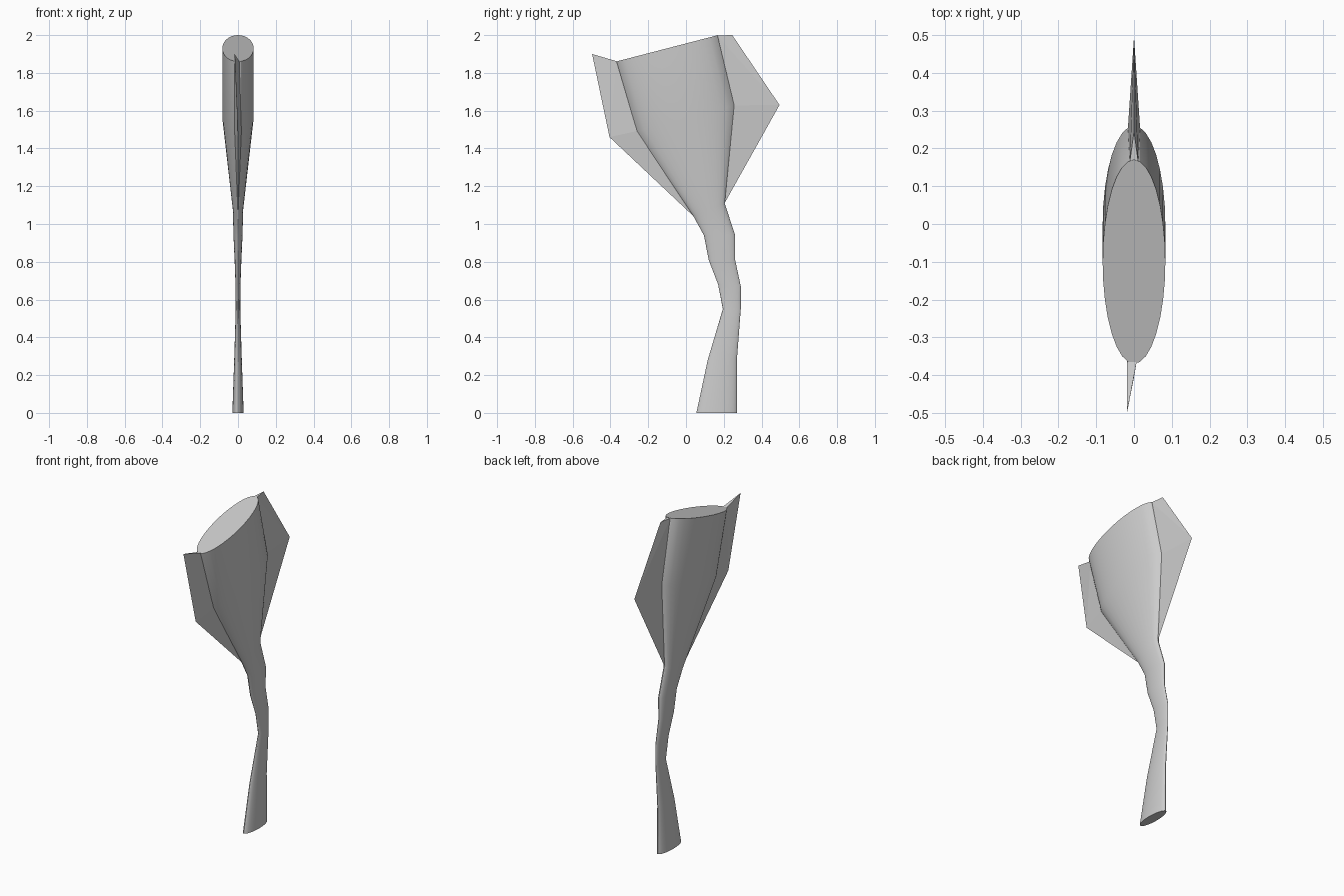
import bpy, bmesh, math
from mathutils import Vector

if "Cube" in bpy.data.objects:
    bpy.data.objects.remove(bpy.data.objects["Cube"])

SIDES = 32


def finish(bm, name, smooth):
    bmesh.ops.recalc_face_normals(bm, faces=bm.faces)
    mesh = bpy.data.meshes.new(name)
    bm.to_mesh(mesh)
    bm.free()
    obj = bpy.data.objects.new(name, mesh)
    bpy.context.collection.objects.link(obj)
    if smooth:
        bpy.ops.object.select_all(action='DESELECT')
        obj.select_set(True)
        bpy.context.view_layer.objects.active = obj
        bpy.ops.object.shade_smooth_by_angle(angle=math.radians(20))
    return obj


def loft(name, sections):
    """Join tilted ellipses: front (y, z), back (y, z), half width."""
    bm = bmesh.new()
    rings = []
    for fy, fz, by, bz, w in sections:
        front, back = Vector((0, fy, fz)), Vector((0, by, bz))
        mid, half = (front + back) / 2, (back - front) / 2
        ring = []
        for i in range(SIDES):
            a = math.tau * i / SIDES
            ring.append(bm.verts.new(mid + half * math.cos(a) + Vector((w * math.sin(a), 0, 0))))
        rings.append(ring)
    for lo, hi in zip(rings, rings[1:]):
        for i in range(SIDES):
            j = (i + 1) % SIDES
            bm.faces.new((lo[i], lo[j], hi[j], hi[i]))
    bm.faces.new(rings[0])
    bm.faces.new(rings[-1])
    return finish(bm, name, True)


def wedge_fin(name, root, inner, outer):
    """Fin with a two-sided base (x left, x right, y, z) and a knife outer edge."""
    bm = bmesh.new()
    r = bm.verts.new(root)
    left = [bm.verts.new((xl, y, z)) for xl, xr, y, z in inner]
    right = [bm.verts.new((xr, y, z)) for xl, xr, y, z in inner]
    edge = [bm.verts.new(p) for p in outer]
    for side in (left, right):
        bm.faces.new((r, side[0], edge[0]))
        bm.faces.new((side[0], side[1], edge[0]))
        bm.faces.new((side[1], edge[1], edge[0]))
    bm.faces.new((left[1], right[1], edge[1]))
    bm.faces.new((r, left[0], right[0]))
    bm.faces.new((left[0], left[1], right[1], right[0]))
    return finish(bm, name, False)


# Bent stem and flared head
loft("body", [
    (0.055, 0.00, 0.27, 0.00, 0.030),
    (0.115, 0.28, 0.27, 0.29, 0.020),
    (0.195, 0.55, 0.29, 0.55, 0.012),
    (0.17, 0.68, 0.29, 0.67, 0.013),
    (0.12, 0.81, 0.26, 0.81, 0.018),
    (0.095, 0.94, 0.26, 0.94, 0.024),
    (0.04, 1.04, 0.205, 1.11, 0.027),
    (-0.265, 1.49, 0.26, 1.63, 0.083),
    (-0.37, 1.86, 0.17, 2.00, 0.083),
])

# Fin at the back of the head
wedge_fin("back_fin", (0, 0.204, 1.11),
          [(-0.016, 0.016, 0.255, 1.628), (-0.011, 0.011, 0.165, 1.998)],
          [(0, 0.495, 1.63), (0, 0.245, 2.0)])

# Fin at the front of the head, tip leaning to one side
wedge_fin("front_fin", (0, 0.041, 1.04),
          [(-0.018, 0.018, -0.259, 1.492), (-0.018, 0.007, -0.365, 1.861)],
          [(0, -0.405, 1.46), (-0.018, -0.497, 1.90)])
